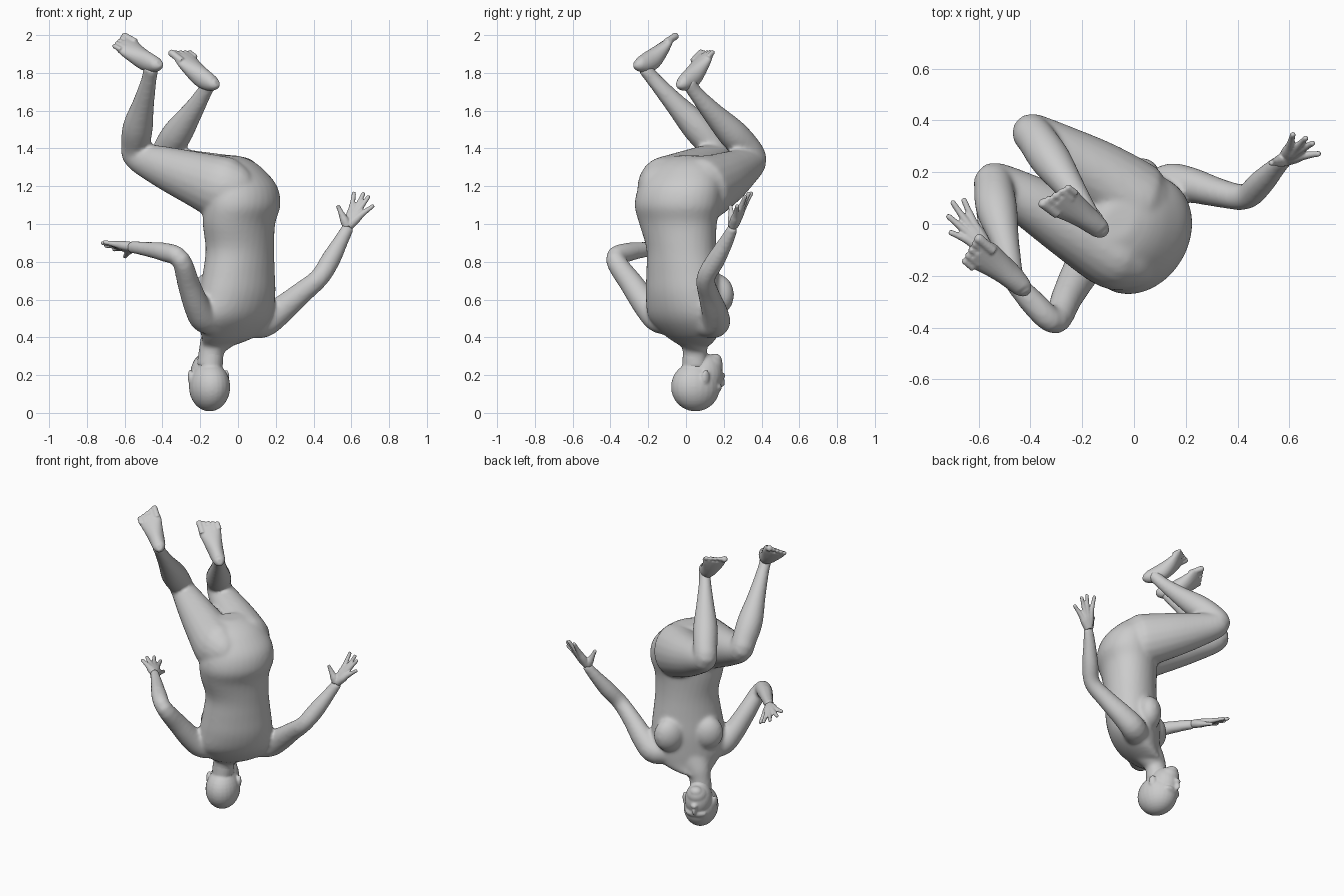
import bpy, bmesh, math
from mathutils import Vector as V, Matrix


def spline(rows, steps=4):
    """Catmull-Rom resample of rows of numbers."""
    out = []
    for i in range(len(rows) - 1):
        p0, p1 = rows[max(i - 1, 0)], rows[i]
        p2, p3 = rows[i + 1], rows[min(i + 2, len(rows) - 1)]
        for k in range(steps):
            t = k / steps
            out.append([0.5 * (2 * b + (c - a) * t + (2 * a - 5 * b + 4 * c - d) * t * t
                               + (3 * b - a - 3 * c + d) * t ** 3)
                        for a, b, c, d in zip(p0, p1, p2, p3)])
    return out + [list(rows[-1])]


def loft(bm, rings, n=20):
    """rings: (centre, half axis u, half axis v); closed with caps."""
    loops = [[bm.verts.new(c + u * math.cos(2 * math.pi * k / n) + v * math.sin(2 * math.pi * k / n))
              for k in range(n)] for c, u, v in rings]
    for a, b in zip(loops, loops[1:]):
        for k in range(n):
            bm.faces.new((a[k], a[(k + 1) % n], b[(k + 1) % n], b[k]))
    bm.faces.new(loops[0][::-1])
    bm.faces.new(loops[-1])


def tube(bm, rows, side=(0.5, 0.85, 0.1), n=20):
    """rows: (x, y, z, half width along side, half depth)."""
    rows = spline(rows)
    rings = []
    for i, r in enumerate(rows):
        t = (V(rows[min(i + 1, len(rows) - 1)][:3]) - V(rows[max(i - 1, 0)][:3])).normalized()
        u = V(side)
        u = (u - t * u.dot(t)).normalized()
        rings.append((V(r[:3]), u * r[3], t.cross(u) * r[4]))
    loft(bm, rings, n)


def blob(bm, centre, half, angle=0.0, tilt=0.0):
    m = (Matrix.Translation(centre) @ Matrix.Rotation(angle, 4, 'Z') @ Matrix.Rotation(tilt, 4, 'X')
         @ Matrix.Diagonal((*half, 1)))
    bmesh.ops.create_uvsphere(bm, u_segments=24, v_segments=16, radius=1, matrix=m)


def finish(bm, name, voxel, smooth):
    """Fuse the overlapping volumes into one skin."""
    bmesh.ops.recalc_face_normals(bm, faces=bm.faces)
    me = bpy.data.meshes.new(name)
    bm.to_mesh(me)
    bm.free()
    ob = bpy.data.objects.new(name, me)
    bpy.context.collection.objects.link(ob)
    r = ob.modifiers.new("fuse", 'REMESH')
    r.mode, r.voxel_size, r.use_smooth_shade = 'VOXEL', voxel, True
    s = ob.modifiers.new("soften", 'SMOOTH')
    s.factor, s.iterations = 0.5, smooth


# torso: z, centre x, centre y, turn, half width, half depth
bm = bmesh.new()
torso = [(.355, -.11, .05, 42, .09, .07), (.405, -.05, .03, 42, .17, .10),
         (.50, -.025, -.005, 42, .235, .145), (.62, -.005, -.015, 43, .23, .165),
         (.75, .005, -.02, 45, .212, .165), (.87, .01, -.025, 48, .20, .165),
         (1.0, .005, -.042, 54, .22, .175), (1.1, .02, -.045, 58, .24, .19),
         (1.2, .01, -.03, 60, .23, .185), (1.285, -.03, -.01, 60, .195, .16),
         (1.335, -.05, .0, 60, .145, .115), (1.362, -.06, .01, 60, .07, .06)]
rings = []
for z, x, y, ang, a, b in spline(torso):
    w = V((math.cos(math.radians(ang)), math.sin(math.radians(ang)), 0))
    rings.append((V((x, y, z)), w * a, V((-w.y, w.x, 0)) * b))
loft(bm, rings, 32)
# chest
for s in (-1, 1):
    blob(bm, (-.075 + s * .088, .08 + s * .082, .625), (.10, .078, .11), math.radians(43 + s * 10))
# neck
tube(bm, [(-.15, .05, .24, .072, .07), (-.14, .047, .33, .068, .065), (-.12, .045, .38, .085, .075),
          (-.07, .03, .45, .11, .10)], (.94, .35, 0))
# left arm, right arm
tube(bm, [(.03, .06, .49, .08, .08), (.125, .15, .475, .08, .08), (.21, .152, .53, .07, .074),
          (.33, .12, .63, .056, .06), (.43, .105, .715, .05, .052), (.49, .158, .81, .05, .052),
          (.55, .22, .92, .037, .039), (.585, .25, .985, .027, .034)], (0, 1, 0))
tube(bm, [(-.08, -.05, .50, .08, .08), (-.17, -.135, .495, .078, .078), (-.215, -.20, .56, .07, .074),
          (-.26, -.285, .68, .06, .064), (-.305, -.375, .815, .051, .053), (-.385, -.31, .85, .05, .051),
          (-.49, -.19, .868, .037, .039), (-.57, -.10, .88, .027, .034)], (1, .2, 0))
# left leg, right leg
tube(bm, [(.13, .04, 1.16, .06, .08), (.08, .06, 1.17, .12, .14), (.01, .09, 1.185, .15, .172),
          (-.13, .185, 1.23, .135, .148),
          (-.28, .28, 1.285, .105, .113), (-.39, .35, 1.335, .077, .08), (-.375, .325, 1.395, .076, .076),
          (-.32, .245, 1.48, .078, .08), (-.245, .14, 1.59, .056, .058), (-.18, .05, 1.695, .038, .042),
          (-.15, .01, 1.755, .038, .044)])
tube(bm, [(.06, -.12, 1.16, .06, .08), (.01, -.13, 1.17, .12, .14), (-.07, -.105, 1.185, .15, .172),
          (-.21, -.025, 1.235, .135, .148),
          (-.39, .08, 1.3, .105, .113), (-.53, .16, 1.36, .077, .08), (-.54, .135, 1.42, .077, .077),
          (-.53, .055, 1.515, .08, .08), (-.50, -.06, 1.64, .056, .058), (-.47, -.175, 1.77, .038, .042),
          (-.46, -.22, 1.83, .038, .044)])
finish(bm, "body", .011, 10)

# head: local frame with the face along f and the ears along e
bm = bmesh.new()
turn = math.radians(18)
f, e = V((-math.sin(turn), math.cos(turn), 0)), V((math.cos(turn), math.sin(turn), 0))


def at(side, fwd, z):
    return V((-.152, .055, z)) + e * side + f * fwd


def face(side, fwd, z, half, tilt=0.0):
    blob(bm, at(side, fwd, z), half, turn, tilt)


face(0, -.005, .138, (.107, .132, .130))
face(0, .045, .205, (.086, .098, .11))
face(0, .075, .25, (.066, .07, .06))
face(0, .102, .28, (.042, .038, .034))
face(0, .12, .245, (.036, .02, .026))
face(0, .136, .175, (.014, .02, .04), math.radians(18))
face(0, .140, .197, (.022, .022, .017))
face(0, .103, .135, (.07, .032, .028))
for s in (-1, 1):
    blob(bm, at(s * .1, .02, .19), (.013, .024, .04), turn + s * .35)
tube(bm, [(-.152, .04, .2, .06, .065), (-.145, .047, .28, .066, .066), (-.14, .047, .35, .064, .062)], e)
finish(bm, "head", .007, 6)


# hands: each finger runs from the wrist over the knuckle to the tip
def hand(name, wrist, thumb, tips):
    bm = bmesh.new()
    w = V(wrist)
    for i, tip in enumerate([thumb] + tips):
        t = V(tip)
        mean = sum((V(p) for p in tips), V()) / 4
        k = w.lerp(t, .52)
        if i:
            k = k.lerp(w.lerp(mean, .52), .12)
        start = w.lerp(k, .05)
        tube(bm, [(*start, .026, .026), (*w.lerp(k, .6), .024, .024), (*k, .018, .018),
                  (*k.lerp(t, .55), .0125, .0125), (*k.lerp(t, .92), .011, .011), (*t, .005, .005)],
             (.3, .5, .8), 12)
    finish(bm, name, .005, 3)


hand("left_hand", (.58, .248, .985), (.527, .235, 1.10),
     [(.615, .35, 1.17), (.667, .335, 1.168), (.695, .315, 1.15), (.72, .272, 1.10)])
hand("right_hand", (-.565, -.105, .88), (-.60, .05, .825),
     [(-.66, .10, .865), (-.705, .09, .885), (-.723, .035, .90), (-.715, -.03, .905)])


# feet: heel to toes, sole away from the shin
def foot(name, heel, toe, shin, inner):
    bm = bmesh.new()
    h, t = V(heel), V(toe)
    d = t - h
    side = d.cross(V(shin)).normalized()
    up = side.cross(d).normalized()
    if up.dot(V(shin)) < 0:
        up = -up
    rows = []
    for k, a, b in [(.0, .018, .02), (.05, .036, .036), (.18, .044, .050), (.35, .050, .054),
                    (.55, .060, .044), (.72, .070, .030), (.84, .066, .018)]:
        rows.append((*(h + d * k - up * b), a, b))
    tube(bm, rows, side)
    for i in range(5):
        o = side * inner * (.049 - i * .0275) - up * .015
        r = .019 if i == 0 else .013
        end = 1.0 - .028 * i
        tube(bm, [(*(h + d * .7 + o), r, r), (*(h + d * .85 + o), r, r),
                  (*(h + d * (end - .03) + o), r, r), (*(h + d * end + o), r * .4, r * .4)], side, 12)
    finish(bm, name, .006, 3)


foot("left_foot", (-.105, -.05, 1.765), (-.325, .115, 1.935), (.24, -.34, .41), -1)
foot("right_foot", (-.415, -.28, 1.87), (-.645, -.085, 1.995), (.09, -.37, .45), 1)
